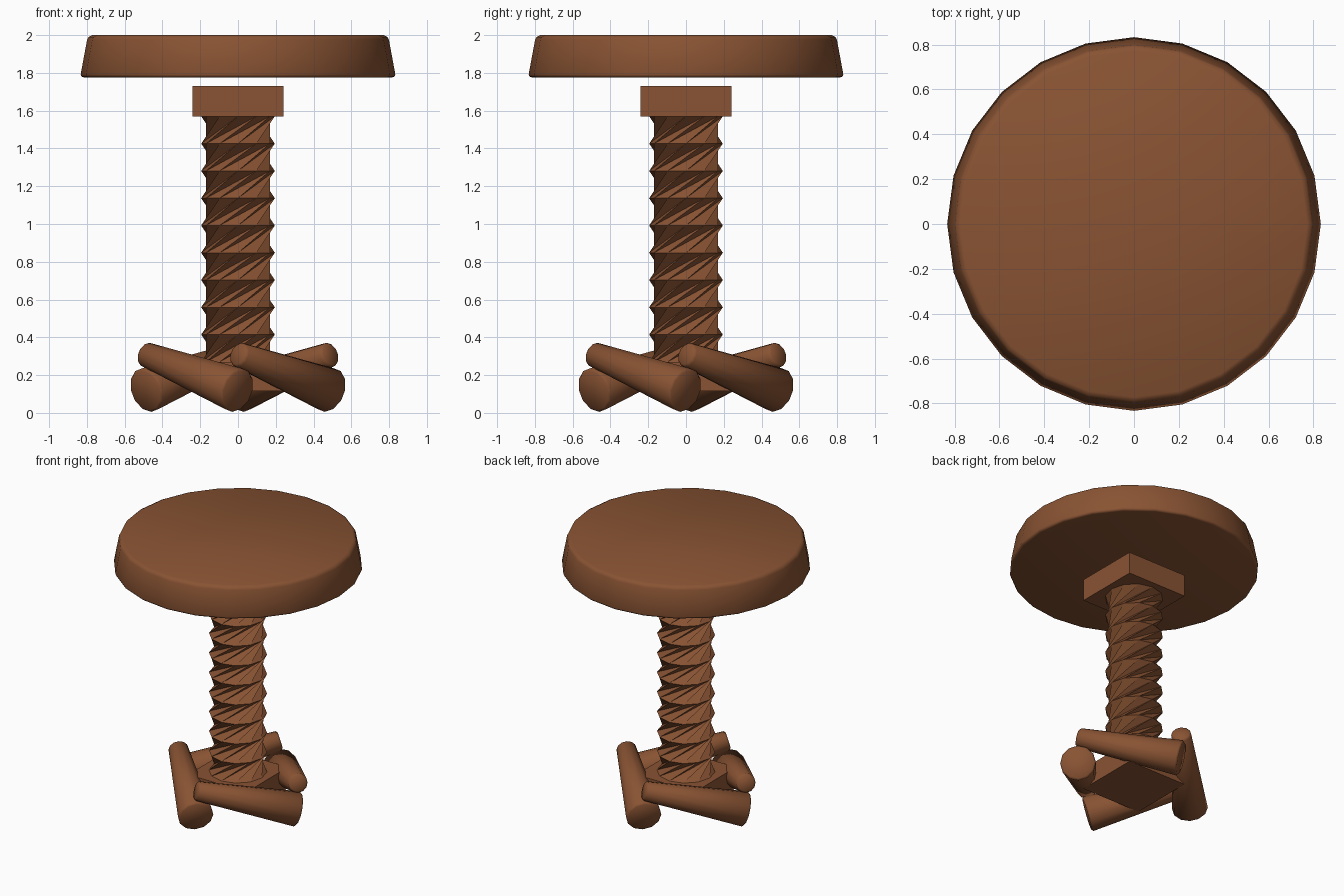
import bpy, bmesh
from math import cos, sin, pi, radians
from mathutils import Vector

if "Cube" in bpy.data.objects:
    bpy.data.objects.remove(bpy.data.objects["Cube"])

wood = bpy.data.materials.new("brown wood")
wood.diffuse_color = (0.25, 0.087, 0.033, 1)
wood.use_nodes = True
wood.node_tree.nodes["Principled BSDF"].inputs["Base Color"].default_value = wood.diffuse_color


def add_object(name, bm, smooth=None):
    bmesh.ops.recalc_face_normals(bm, faces=bm.faces)
    mesh = bpy.data.meshes.new(name)
    bm.to_mesh(mesh)
    bm.free()
    mesh.materials.append(wood)
    ob = bpy.data.objects.new(name, mesh)
    bpy.context.collection.objects.link(ob)
    if smooth:
        bpy.ops.object.select_all(action='DESELECT')
        ob.select_set(True)
        bpy.context.view_layer.objects.active = ob
        bpy.ops.object.shade_smooth_by_angle(angle=radians(smooth))
    return ob


def lathe(profile, sides):
    """Stack of rings (radius, z) closed by flat caps."""
    bm = bmesh.new()
    rings = [[bm.verts.new((r * cos(2 * pi * i / sides), r * sin(2 * pi * i / sides), z))
              for i in range(sides)] for r, z in profile]
    for a, b in zip(rings, rings[1:]):
        for i in range(sides):
            j = (i + 1) % sides
            bm.faces.new((a[i], a[j], b[j], b[i]))
    bm.faces.new(rings[0][::-1])
    bm.faces.new(rings[-1])
    return bm


def block(name, z0, z1, half=0.24):
    bm = bmesh.new()
    bmesh.ops.create_cube(bm, size=1)
    for v in bm.verts:
        v.co = (v.co.x * 2 * half, v.co.y * 2 * half, z0 if v.co.z < 0 else z1)
    add_object(name, bm)


# Round seat, tapered with softened rims
add_object("seat", lathe([(0.815, 1.776), (0.828, 1.78), (0.833, 1.792), (0.799, 1.975),
                          (0.792, 1.99), (0.772, 2.0)], 24), 60)

# Square blocks above and below the column
block("top_block", 1.57, 1.73)
block("base_block", 0.115, 0.27)

# Twisted column: 12 sides, 9 segments, 60 degrees of twist per segment
bm = bmesh.new()
sides, segments, radius = 12, 9, 0.195
rings = []
for k in range(segments + 1):
    z = 0.27 + 1.30 * k / segments
    rings.append([bm.verts.new((radius * cos(2 * pi * i / sides + k * pi / 3),
                                radius * sin(2 * pi * i / sides + k * pi / 3), z))
                  for i in range(sides)])
for a, b in zip(rings, rings[1:]):
    for i in range(sides):
        j = (i + 1) % sides
        bm.faces.new((a[i], a[j], b[j]))
        bm.faces.new((a[i], b[j], b[i]))
bm.faces.new(rings[0][::-1])
bm.faces.new(rings[-1])
add_object("twisted_column", bm)

# Four tapered log legs in a pinwheel, each thick end under the next thin end
for n in range(4):
    a = n * pi / 2
    thin = Vector((0.49 * cos(a), 0.49 * sin(a), 0.31))
    thick = Vector((0.49 * cos(a + pi / 2), 0.49 * sin(a + pi / 2), 0.118))
    axis = thin - thick
    h = axis.length
    bm = lathe([(0.108, 0), (0.12, 0.012), (0.067, h - 0.012), (0.055, h)], 12)
    leg = add_object(f"leg_{n + 1}", bm, 60)
    leg.location = thick
    leg.rotation_mode = 'QUATERNION'
    leg.rotation_quaternion = axis.to_track_quat('Z', 'Y')
